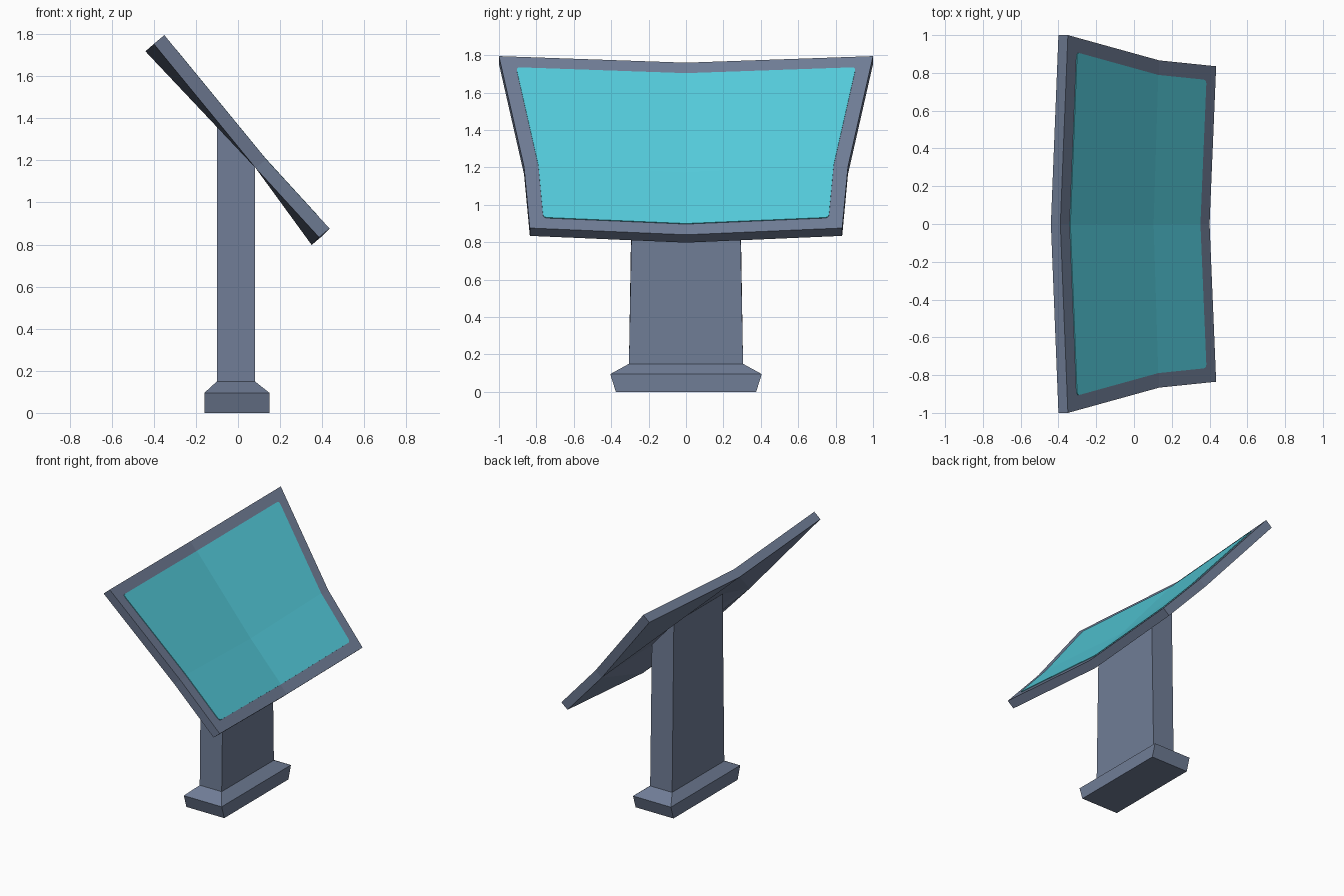
import bpy, bmesh
from mathutils import Vector

cube = bpy.data.objects.get("Cube")
if cube:
    bpy.data.objects.remove(cube, do_unlink=True)


def material(name, rgb):
    m = bpy.data.materials.new(name)
    m.use_nodes = True
    m.diffuse_color = (*rgb, 1)
    bsdf = next(n for n in m.node_tree.nodes if n.type == 'BSDF_PRINCIPLED')
    bsdf.inputs["Base Color"].default_value = (*rgb, 1)
    return m


slate = material("slate grey", (0.162, 0.205, 0.305))
cyan = material("screen cyan", (0.089, 0.60, 0.71))


def finish(bm, name, mat):
    mesh = bpy.data.meshes.new(name)
    bm.to_mesh(mesh)
    bm.free()
    mesh.materials.append(mat)
    obj = bpy.data.objects.new(name, mesh)
    bpy.context.collection.objects.link(obj)
    return obj


def mirrored(points, faces):
    """Build named points and faces on the +y half and on its mirror."""
    bm = bmesh.new()
    for side in (1, -1):
        v = {k: bm.verts.new((x, y * side, z)) for k, (x, y, z) in points.items()}
        for f in faces:
            bm.faces.new([v[k] for k in f.split()])
    bmesh.ops.remove_doubles(bm, verts=bm.verts, dist=1e-4)
    bmesh.ops.recalc_face_normals(bm, faces=bm.faces)
    return bm


# Folded front surface: centre line and outer edge, top to bottom
front = {
    "top_mid": (-0.39, 0, 1.76), "top": (-0.35, 1, 1.795),
    "mid": (0.10, 0, 1.17), "side": (0.134, 0.866, 1.205),
    "low_mid": (0.40, 0, 0.84), "low": (0.435, 0.835, 0.876),
}
front_faces = ["top_mid top side mid", "mid side low low_mid"]

# Back surface: rim set behind the front, centre meeting the column head
rim = ("top_mid", "top", "side", "low", "low_mid")
offset = Vector((-0.05, 0, -0.042))
points = dict(front)
points.update({"b_" + k: tuple(Vector(front[k]) + offset) for k in rim})
head_y, head_back, head_front = 0.285, (-0.10, 1.393), (0.08, 1.185)
for tag, (x, z) in (("hb", head_back), ("hf", head_front)):
    points[tag] = (x, head_y, z)
    points[tag + "_mid"] = (x, 0, z)
panel_faces = front_faces + [f"{a} {b} b_{b} b_{a}" for a, b in zip(rim, rim[1:])] + [
    "b_top_mid hb_mid hb", "b_top_mid hb b_side", "b_top_mid b_side b_top",
    "hb hb_mid hf_mid hf", "hb hf b_side",
    "b_low_mid hf hf_mid", "b_low_mid b_side hf", "b_low_mid b_low b_side",
]
finish(mirrored(points, panel_faces), "display_panel", slate)

# Thin screen plate with small rounded corners
bm = mirrored(front, front_faces)
if sum(f.normal.x for f in bm.faces) < 0:
    bmesh.ops.reverse_faces(bm, faces=bm.faces)
border = bmesh.ops.inset_region(bm, faces=bm.faces[:], thickness=0.077,
                                use_boundary=True, use_even_offset=True)["faces"]
bmesh.ops.delete(bm, geom=border, context='FACES')
corners = [v for v in bm.verts if len(v.link_edges) == 2]
bmesh.ops.bevel(bm, geom=corners, offset=0.02, segments=3, profile=0.5,
                affect='VERTICES')
screen = finish(bm, "screen", cyan)
plate = screen.modifiers.new("thickness", 'SOLIDIFY')
plate.thickness = 0.005
plate.offset = 1

# Pedestal: rings (back x, front x, half width, back z, front z) joined upward
rings = [
    (-0.16, 0.15, 0.375, 0, 0),
    (-0.16, 0.15, 0.405, 0.095, 0.095),
    (-0.10, 0.08, 0.305, 0.15, 0.15),
    (head_back[0], head_front[0], head_y, head_back[1], head_front[1]),
]
bm = bmesh.new()
loops = [[bm.verts.new(p) for p in ((xb, -w, zb), (xf, -w, zf), (xf, w, zf), (xb, w, zb))]
         for xb, xf, w, zb, zf in rings]
bm.faces.new(loops[0][::-1])
for a, b in zip(loops, loops[1:]):
    for i in range(4):
        j = (i + 1) % 4
        bm.faces.new((a[i], a[j], b[j], b[i]))
finish(bm, "pedestal", slate)
